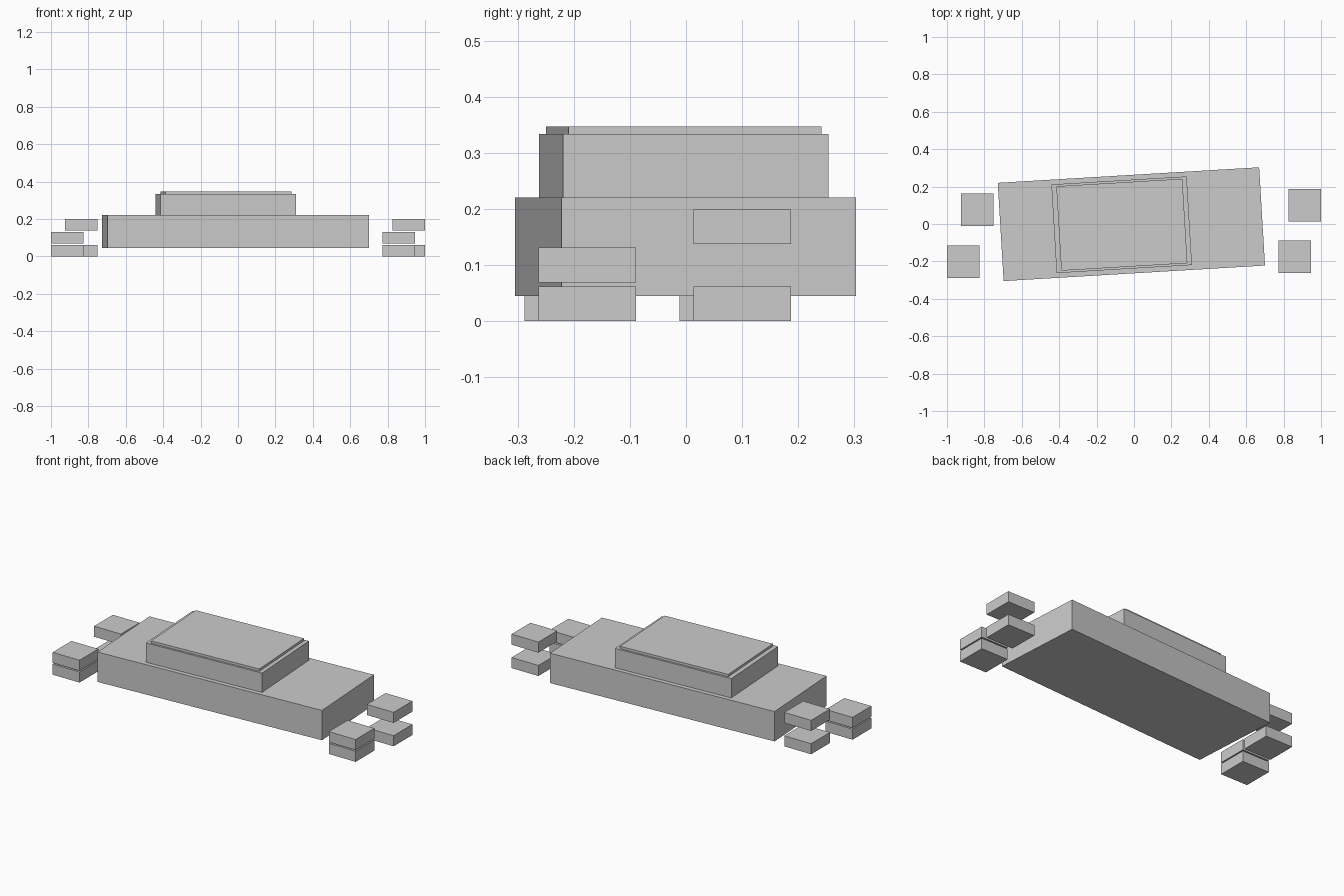
import bpy
import math
from mathutils import Matrix

if "Cube" in bpy.data.objects:
    bpy.data.objects.remove(bpy.data.objects["Cube"])

grey = bpy.data.materials.new("plain grey")
grey.diffuse_color = (0.6, 0.6, 0.6, 1)
grey.use_nodes = True
grey.node_tree.nodes["Principled BSDF"].inputs["Base Color"].default_value = grey.diffuse_color

YAW = math.radians(3.4)   # the body sits slightly turned
BLOCK = 0.174             # side of each square corner block
BLOCK_H = 0.062


def box(name, x, y, z0, z1, length, width, yaw=0.0):
    """Upright box centred on (x, y), spanning z0 to z1."""
    bpy.ops.mesh.primitive_cube_add(size=1)
    ob = bpy.context.object
    ob.name = name
    ob.data.transform(Matrix.Diagonal((length, width, z1 - z0, 1)))
    ob.location = (x, y, (z0 + z1) / 2)
    ob.rotation_euler.z = yaw
    ob.data.materials.append(grey)
    return ob


# Body, cabin and roof panel
box("body", -0.014, -0.001, 0.045, 0.22, 1.40, 0.526, YAW)
box("cabin", -0.066, -0.004, 0.22, 0.333, 0.7245, 0.4745, YAW)
box("roof_panel", -0.065, -0.004, 0.333, 0.347, 0.675, 0.452, YAW)

# Two stacked blocks near each corner: name, x, y, bottom of the upper block
corners = [
    ("back_left", -0.838, 0.075, 0.137),
    ("front_left", -0.913, -0.201, 0.069),
    ("back_right", 0.913, 0.100, 0.137),
    ("front_right", 0.860, -0.176, 0.069),
]
for name, x, y, upper in corners:
    box(name + "_lower_block", x, y, 0.0, BLOCK_H, BLOCK, BLOCK)
    box(name + "_upper_block", x, y, upper, upper + BLOCK_H, BLOCK, BLOCK)
